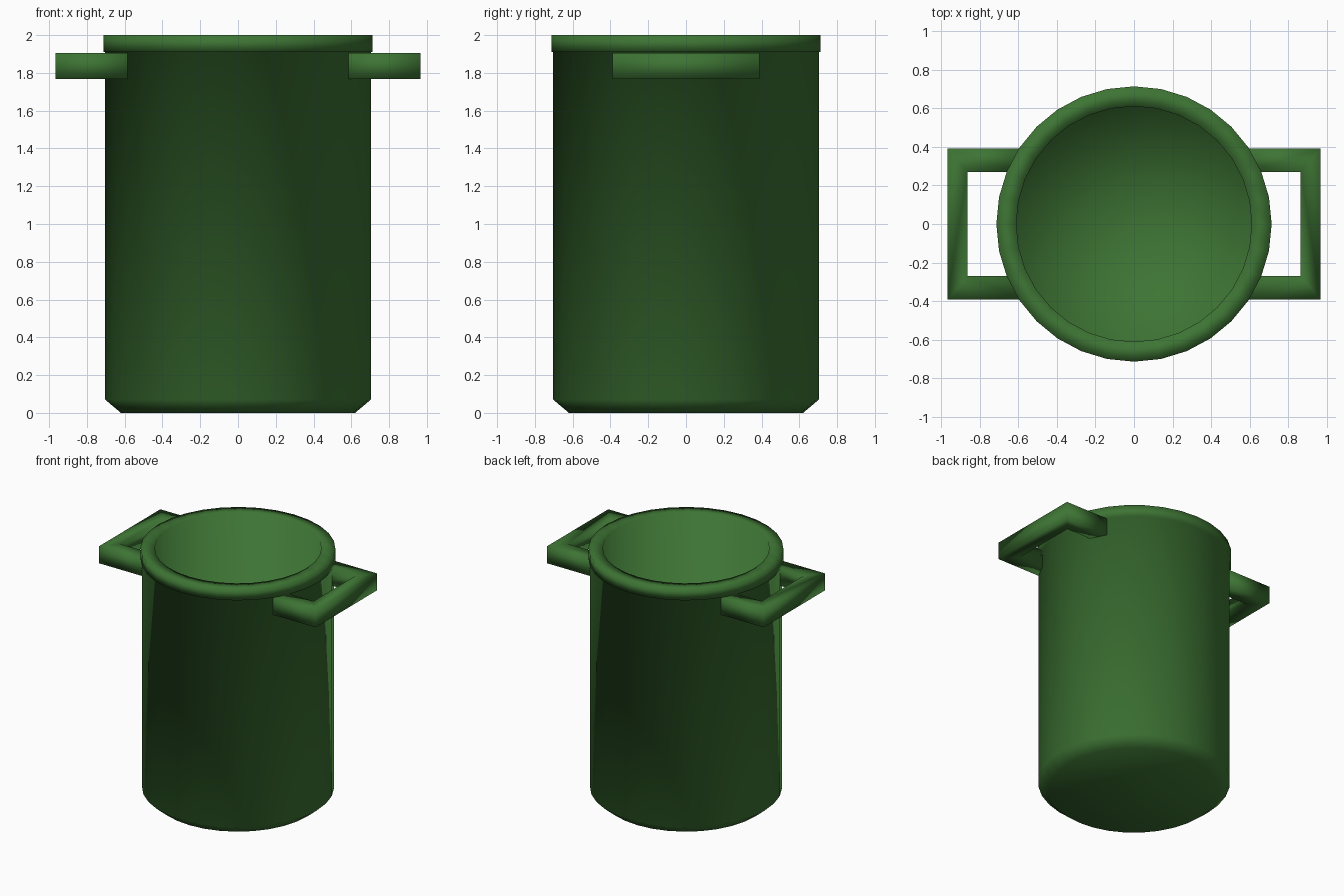
import bpy
import bmesh
from math import tau

if "Cube" in bpy.data.objects:
    bpy.data.objects.remove(bpy.data.objects["Cube"], do_unlink=True)

SIDES = 32

green = bpy.data.materials.new("dark green")
green.use_nodes = True
colour = (0.047, 0.175, 0.034, 1)
green.diffuse_color = colour
green.node_tree.nodes["Principled BSDF"].inputs["Base Color"].default_value = colour


def add_object(name, bm):
    bmesh.ops.recalc_face_normals(bm, faces=bm.faces[:])
    for face in bm.faces:
        face.smooth = True
    mesh = bpy.data.meshes.new(name)
    bm.to_mesh(mesh)
    bm.free()
    mesh.materials.append(green)
    obj = bpy.data.objects.new(name, mesh)
    bpy.context.collection.objects.link(obj)
    return obj


# Pot: chamfered base, straight wall, overhanging rim, hollow inside
profile = [(0, 0), (0.62, 0), (0.703, 0.07), (0.703, 1.91), (0.713, 1.91),
           (0.713, 2.0), (0.61, 2.0), (0.61, 0.09), (0, 0.09)]
bm = bmesh.new()
points = [bm.verts.new((r, 0, z)) for r, z in profile]
edges = [bm.edges.new(pair) for pair in zip(points, points[1:])]
bmesh.ops.spin(bm, geom=points + edges, cent=(0, 0, 0), axis=(0, 0, 1),
               angle=tau, steps=SIDES, use_merge=True)
bmesh.ops.remove_doubles(bm, verts=bm.verts[:], dist=0.0005)
add_object("pot_body", bm)

# Handles: a squared U of flat bar, its ends buried in the wall
outline = [(0.57, -0.39), (0.967, -0.39), (0.967, 0.39), (0.57, 0.39),
           (0.57, 0.27), (0.863, 0.27), (0.863, -0.27), (0.57, -0.27)]
for name, side in (("left_handle", 1), ("right_handle", -1)):
    bm = bmesh.new()
    low, high = [[bm.verts.new((side * x, y, z)) for x, y in outline]
                 for z in (1.768, 1.906)]
    count = len(outline)
    for i in range(count):
        j = (i + 1) % count
        bm.faces.new((low[i], low[j], high[j], high[i]))
    # Mitred top and bottom faces: front arm, grip, back arm
    for ring in (low, high):
        for a, b, c, d in ((0, 1, 6, 7), (1, 2, 5, 6), (2, 3, 4, 5)):
            bm.faces.new((ring[a], ring[b], ring[c], ring[d]))
    add_object(name, bm)
